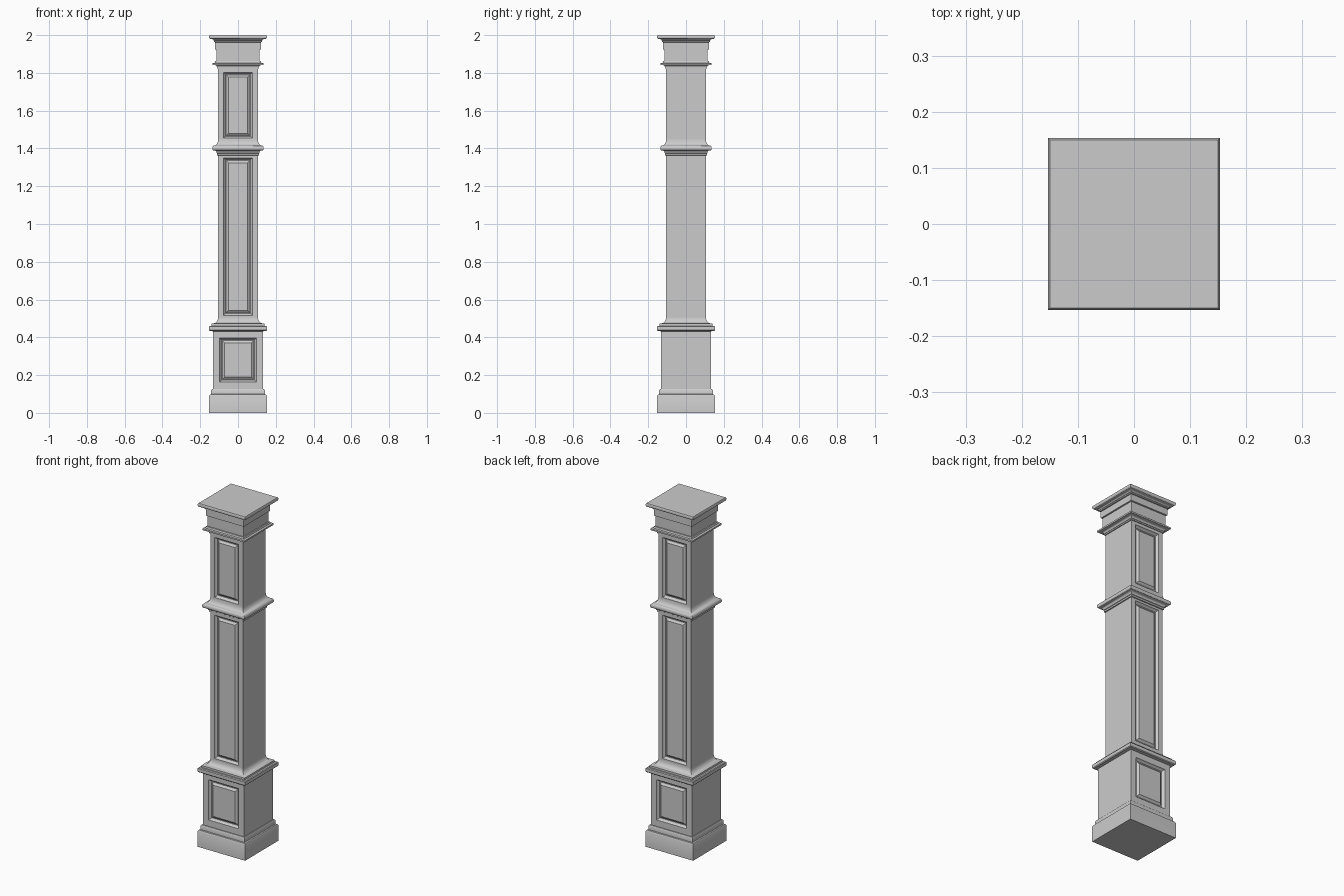
import bpy, bmesh, math

cube = bpy.data.objects.get("Cube")
if cube:
    bpy.data.objects.remove(cube, do_unlink=True)

stone = bpy.data.materials.new("grey_stone")
stone.use_nodes = True
GREY = (0.6, 0.6, 0.6, 1)
stone.diffuse_color = GREY
stone.node_tree.nodes["Principled BSDF"].inputs["Base Color"].default_value = GREY


def arc(start, end, upright_first, steps=6):
    """Quarter-ellipse of (half width, height) points between two profile points."""
    (w0, z0), (w1, z1) = start, end
    points = []
    for i in range(steps + 1):
        t = math.pi / 2 * i / steps
        a, b = 1 - math.cos(t), math.sin(t)
        if not upright_first:
            a, b = b, a
        points.append((w0 + (w1 - w0) * a, z0 + (z1 - z0) * b))
    return points


def bridge(bm, low, high):
    for i in range(4):
        j = (i + 1) % 4
        bm.faces.new((low[i], low[j], high[j], high[i]))


def finish(bm, name):
    bmesh.ops.remove_doubles(bm, verts=bm.verts, dist=1e-5)
    mesh = bpy.data.meshes.new(name)
    bm.to_mesh(mesh)
    bm.free()
    mesh.materials.append(stone)
    obj = bpy.data.objects.new(name, mesh)
    bpy.context.collection.objects.link(obj)
    bpy.ops.object.select_all(action="DESELECT")
    obj.select_set(True)
    bpy.context.view_layer.objects.active = obj
    bpy.ops.object.shade_smooth_by_angle(angle=math.radians(35))


def moulding(name, profile, bottom=False, top=False):
    """Square section swept up a profile, open where it meets its neighbours."""
    bm = bmesh.new()
    rings = [[bm.verts.new((x * w, y * w, z))
              for x, y in ((-1, -1), (1, -1), (1, 1), (-1, 1))] for w, z in profile]
    for low, high in zip(rings, rings[1:]):
        bridge(bm, low, high)
    if bottom:
        bm.faces.new(rings[0][::-1])
    if top:
        bm.faces.new(rings[-1])
    finish(bm, name)


# Inset from the panel edge and depth below the face: frame, groove, raised field
PANEL_STEPS = [(0, 0), (0.003, 0.006), (0.007, 0.009), (0.010, 0.014),
               (0.014, 0.014), (0.024, 0.006), (0.026, 0.004)]


def panelled_block(name, half, z0, z1, panel_half, p0, p1):
    """Square block with plain sides and a framed panel on the front and back."""
    bm = bmesh.new()
    for s in (1, -1):
        def loop(w, low, high, depth):
            return [bm.verts.new((s * x, -s * (half - depth), z))
                    for x, z in ((-w, low), (w, low), (w, high), (-w, high))]
        loops = [loop(half, z0, z1, 0)]
        loops += [loop(panel_half - i, p0 + i, p1 - i, d) for i, d in PANEL_STEPS]
        for outer, inner in zip(loops, loops[1:]):
            bridge(bm, outer, inner)
        bm.faces.new(loops[-1])
        side = [bm.verts.new((s * half, y * s * half, z))
                for y, z in ((-1, z0), (1, z0), (1, z1), (-1, z1))]
        bm.faces.new(side)
    finish(bm, name)


BODY, SHAFT, NECK = 0.132, 0.105, 0.115

# Base
moulding("plinth", [(0.153, 0), (0.153, 0.09), (0.149, 0.097), (0.142, 0.099),
                    (0.142, 0.12), (0.138, 0.126), (BODY, 0.126)], bottom=True)
panelled_block("pedestal", BODY, 0.126, 0.432, 0.097, 0.163, 0.397)
moulding("pedestal_cap", [(BODY, 0.432), (0.149, 0.434), (0.153, 0.438),
                          (0.153, 0.457), (0.149, 0.461), (0.139, 0.461),
                          (0.139, 0.472)]
         + arc((0.131, 0.474), (SHAFT, 0.506), False))

# Shaft with its middle band
panelled_block("lower_shaft", SHAFT, 0.506, 1.362, 0.077, 0.516, 1.35)
moulding("middle_band", [(SHAFT, 1.362), (0.11, 1.364), (0.11, 1.373)]
         + arc((0.113, 1.375), (0.127, 1.39), True)
         + arc((0.131, 1.39), (0.136, 1.401), False)
         + arc((0.136, 1.401), (0.126, 1.415), True)
         + arc((0.126, 1.415), (SHAFT, 1.449), False))
panelled_block("upper_shaft", SHAFT, 1.449, 1.82, 0.077, 1.454, 1.803)

# Capital
moulding("necking", [(SHAFT, 1.82), (0.109, 1.821), (0.109, 1.828)]
         + arc((0.111, 1.829), (0.125, 1.842), True)
         + [(0.135, 1.842), (0.135, 1.851), (0.124, 1.853), (0.121, 1.862), (NECK, 1.863)])
moulding("capital", [(NECK, 1.863), (NECK, 1.923), (0.122, 1.925), (0.122, 1.962),
                     (0.127, 1.964), (0.127, 1.97)]
         + arc((0.129, 1.971), (0.144, 1.98), True)
         + arc((0.147, 1.98), (0.153, 1.989), False)
         + [(0.153, 1.995), (0.15, 2)], top=True)
